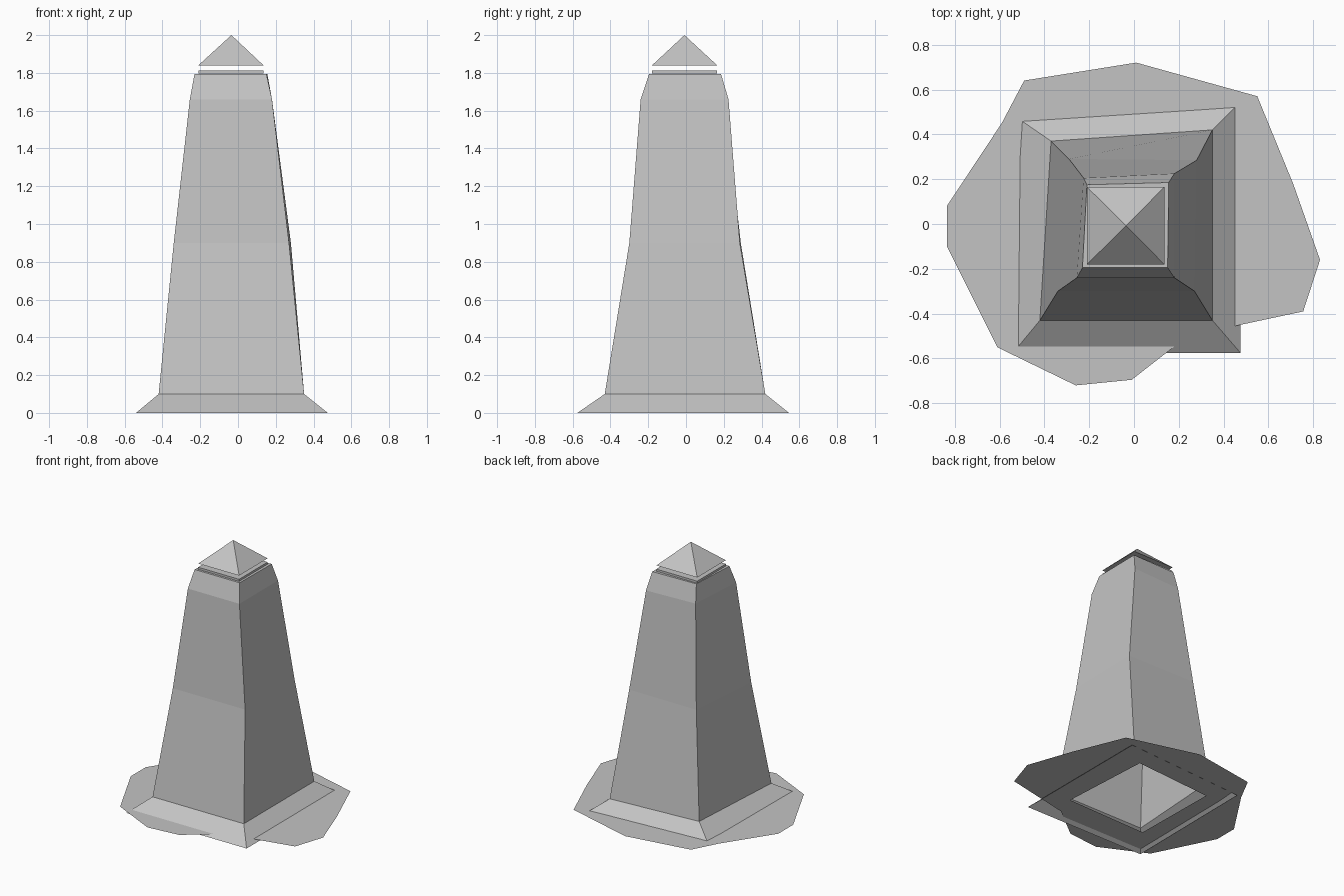
import bpy
import bmesh

cube = bpy.data.objects.get("Cube")
if cube:
    bpy.data.objects.remove(cube, do_unlink=True)

# One plain stone colour
STONE = (0.55, 0.55, 0.55, 1.0)
stone = bpy.data.materials.new("grey_stone")
stone.use_nodes = True
stone.diffuse_color = STONE
stone.node_tree.nodes["Principled BSDF"].inputs["Base Color"].default_value = STONE


def add_object(name, bm):
    mesh = bpy.data.meshes.new(name)
    bm.to_mesh(mesh)
    bm.free()
    mesh.materials.append(stone)
    obj = bpy.data.objects.new(name, mesh)
    bpy.context.collection.objects.link(obj)
    return obj


def loft(name, rings, cap_top=False, cap_bottom=False):
    """Join stacked counter-clockwise rings, each given as (height, corners)."""
    bm = bmesh.new()
    loops = [[bm.verts.new((x, y, z)) for x, y in pts] for z, pts in rings]
    for low, high in zip(loops, loops[1:]):
        for i in range(len(low)):
            j = (i + 1) % len(low)
            bm.faces.new((low[i], low[j], high[j], high[i]))
    if cap_top:
        bm.faces.new(loops[-1])
    if cap_bottom:
        bm.faces.new(loops[0][::-1])
    bmesh.ops.remove_doubles(bm, verts=bm.verts, dist=0.0001)
    return add_object(name, bm)


def rect(x0, x1, y0, y1):
    return [(x0, y0), (x1, y0), (x1, y1), (x0, y1)]


# Irregular tapering shaft, corners run front right, front left, back left, back right
foot = [(-0.42, -0.43), (0.35, -0.43), (0.35, 0.42), (-0.37, 0.37)]
loft("shaft", [
    (0.10, foot),
    (0.90, [(-0.34, -0.30), (0.27, -0.30), (0.28, 0.285), (-0.29, 0.29)]),
    (1.66, [(-0.255, -0.24), (0.18, -0.24), (0.18, 0.225), (-0.225, 0.205)]),
    (1.795, [(-0.23, -0.195), (0.15, -0.195), (0.155, 0.185), (-0.21, 0.175)]),
], cap_top=True)

# Sloping skirt around the foot of the shaft
loft("base_skirt", [
    (0.0, [(-0.54, -0.575), (0.475, -0.575), (0.475, 0.545), (-0.53, 0.48)]),
    (0.10, foot),
])

# Thin plate on the shaft, and the pyramid floating above it
cap = rect(-0.21, 0.135, -0.18, 0.165)
loft("top_plate", [(1.796, cap), (1.812, cap)], cap_top=True, cap_bottom=True)
loft("pyramid_cap", [(1.84, cap), (2.0, [(-0.035, -0.008)] * 4)], cap_bottom=True)

# Ragged ground sheet with an opening under the shaft
outline = [(-0.835, 0.08), (-0.835, -0.10), (-0.61, -0.55), (-0.26, -0.72),
           (-0.01, -0.695), (0.24, -0.50), (0.755, -0.39), (0.83, -0.16),
           (0.71, 0.18), (0.55, 0.57), (0.01, 0.72), (-0.49, 0.64), (-0.59, 0.45)]
opening = [(-0.38, -0.36), (0.29, -0.34), (0.25, 0.36), (-0.39, 0.31)]
bm = bmesh.new()
for pts in (outline, opening):
    verts = [bm.verts.new((x, y, 0.02)) for x, y in pts]
    for a, b in zip(verts, verts[1:] + verts[:1]):
        bm.edges.new((a, b))
bmesh.ops.triangle_fill(bm, edges=bm.edges[:], use_beauty=True, normal=(0, 0, 1))
bm.normal_update()
for face in bm.faces:
    if face.normal.z < 0:
        face.normal_flip()
add_object("ground_sheet", bm)
